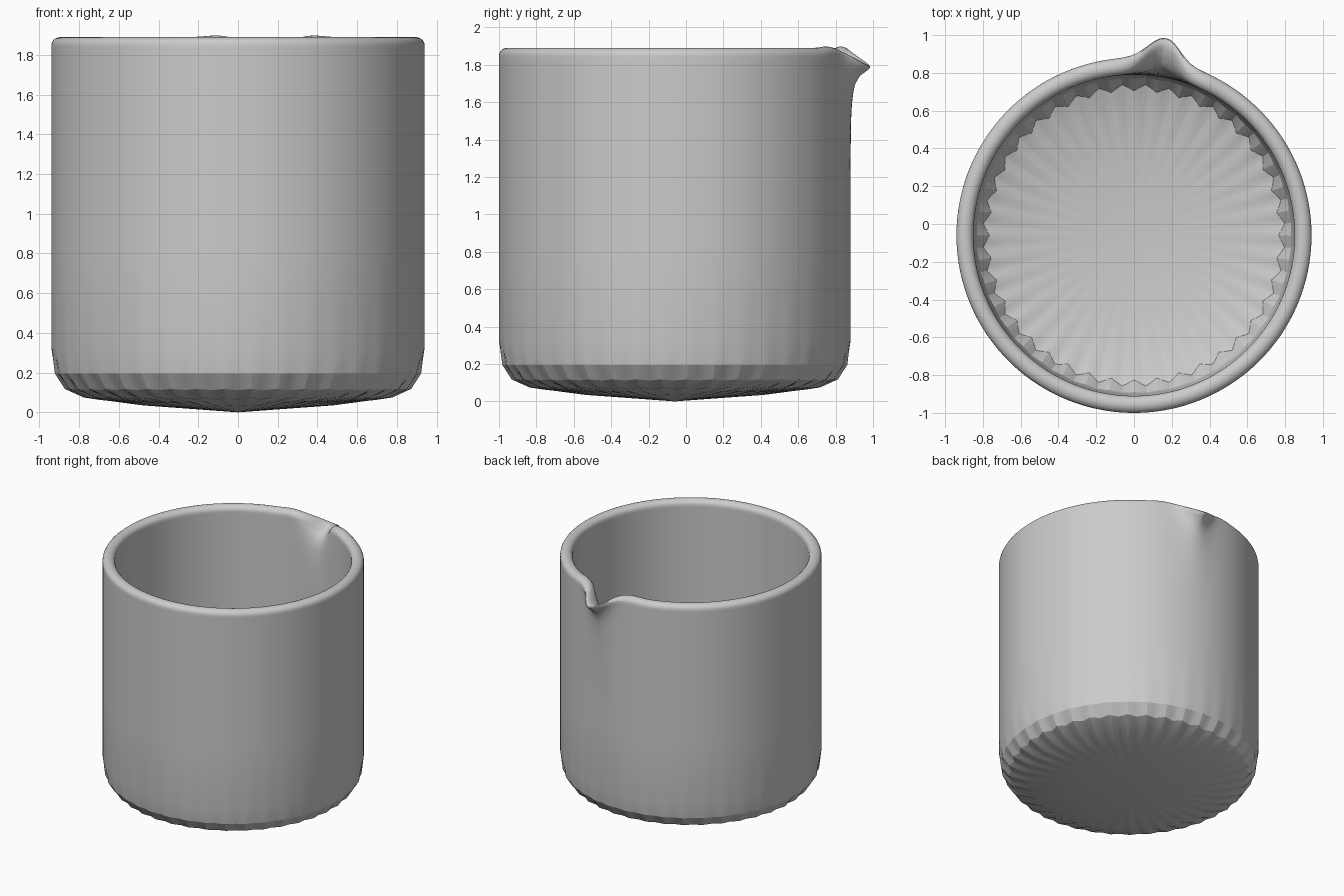
import bpy, bmesh, math

if "Cube" in bpy.data.objects:
    bpy.data.objects.remove(bpy.data.objects["Cube"])

COLS, FLUTES = 240, 40
CY = -0.06                          # cup axis, offset so the spout stays in bounds
SPOUT = math.atan2(1.06, 0.17)      # direction of the spout


def lerp_table(table, x):
    """Piecewise linear lookup."""
    if x <= table[0][0]:
        return table[0][1]
    for (x0, y0), (x1, y1) in zip(table, table[1:]):
        if x <= x1:
            return y0 + (y1 - y0) * (x - x0) / (x1 - x0)
    return table[-1][1]


# Outward flare of the spout by height
flare = [(1.2, 0), (1.45, 0.005), (1.65, 0.018), (1.75, 0.035),
         (1.81, 0.065), (1.85, 0.105), (1.88, 0.133)]

# Profile: radius and height on flute ridges, then radius and height in flute valleys
outer_base = [(0.48, 0.035, 0.42, 0.033), (0.78, 0.075, 0.70, 0.063),
              (0.875, 0.118, 0.85, 0.112), (0.925, 0.195, 0.917, 0.195),
              (0.94, 0.325, 0.94, 0.325)]
inner_base = [(0.85, 0.35, 0.85, 0.35), (0.835, 0.25, 0.83, 0.25),
              (0.80, 0.185, 0.765, 0.175), (0.71, 0.15, 0.62, 0.135),
              (0.42, 0.108, 0.38, 0.107)]
wall_z = [0.8, 1.2, 1.35, 1.5, 1.6, 1.68, 1.74, 1.78, 1.81, 1.835, 1.85]
rim = [(0.895 + 0.045 * math.cos(t), 1.85 + 0.04 * math.sin(t))
       for t in [math.pi * i / 10 for i in range(1, 10)]]

profile = list(outer_base)
profile += [(0.94, z, 0.94, z) for z in wall_z]
profile += [(r, z, r, z) for r, z in rim]
profile += [(0.85, z, 0.85, z) for z in reversed(wall_z)]
profile += inner_base


def place(ring, col):
    a = 2 * math.pi * col / COLS
    # triangle wave gives flat facets between ridges and valleys
    t = abs(((col * FLUTES / COLS) % 1) * 2 - 1)
    r = ring[0] + (ring[2] - ring[0]) * t
    z = ring[1] + (ring[3] - ring[1]) * t
    # pulled-out pouring lip
    off = math.degrees((a - SPOUT + math.pi) % (2 * math.pi) - math.pi)
    w = math.exp(-(off / 6.8) ** 2)
    side = math.exp(-((abs(off) - 16) / 5) ** 2)
    s = min(max((z - 1.3) / 0.59, 0), 1)
    r += lerp_table(flare, z) * w
    z += s * s * (0.008 * side - 0.09 * w)
    return (r * math.cos(a), CY + r * math.sin(a), z)


# Cup body: one closed shell, outside, rim and inside
bm = bmesh.new()
rings = [[bm.verts.new(place(p, c)) for c in range(COLS)] for p in profile]
for lo, hi in zip(rings, rings[1:]):
    for c in range(COLS):
        d = (c + 1) % COLS
        bm.faces.new((lo[c], lo[d], hi[d], hi[c]))
for ring, z in ((rings[0], 0.0), (rings[-1], 0.085)):
    pole = bm.verts.new((0, CY, z))
    for c in range(COLS):
        bm.faces.new((ring[c], ring[(c + 1) % COLS], pole))
bmesh.ops.recalc_face_normals(bm, faces=bm.faces)

mesh = bpy.data.meshes.new("pouring_cup")
bm.to_mesh(mesh)
bm.free()
cup = bpy.data.objects.new("pouring_cup", mesh)
bpy.context.collection.objects.link(cup)
bpy.context.view_layer.objects.active = cup
cup.select_set(True)
bpy.ops.object.shade_smooth_by_angle(angle=math.radians(20))
